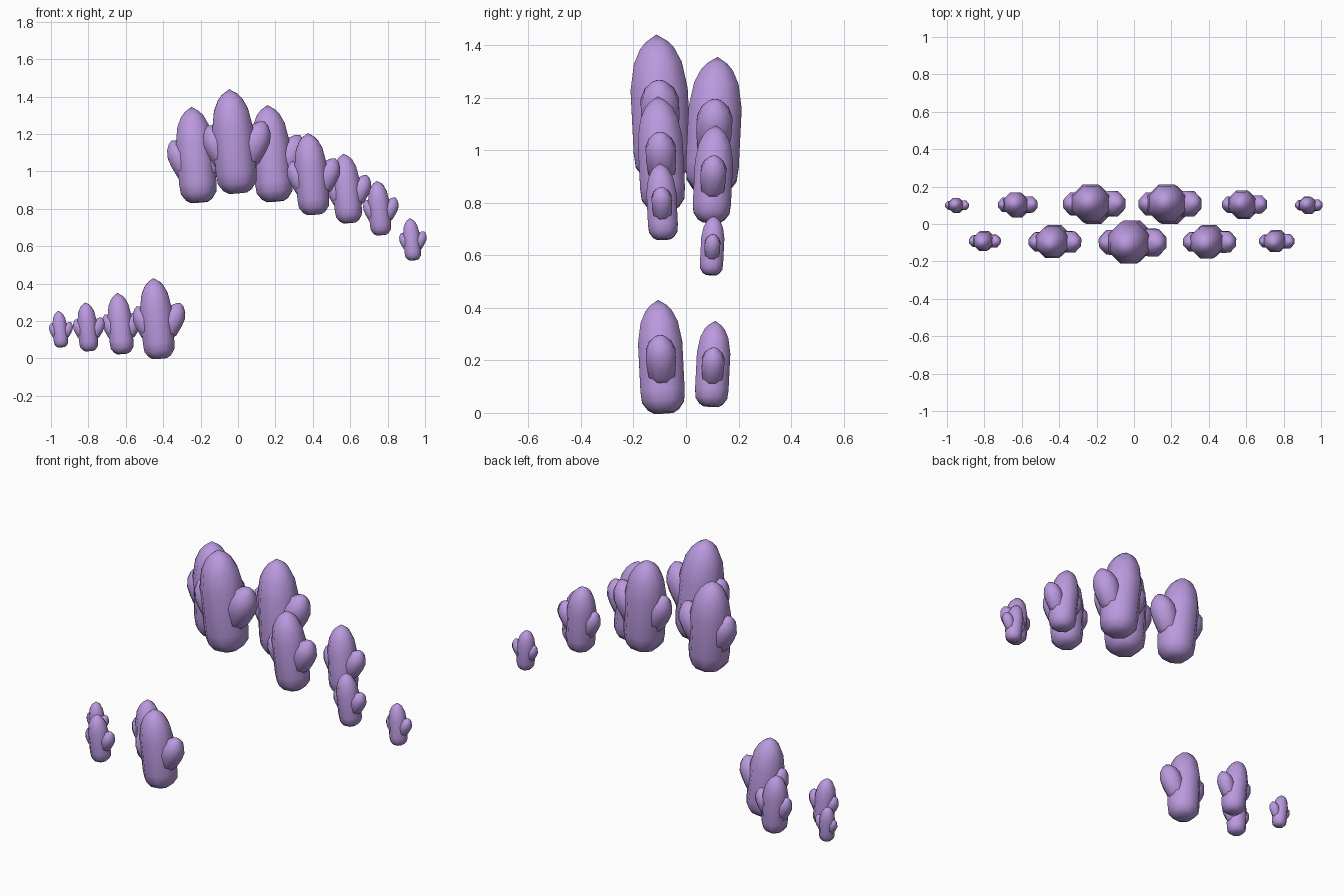
import bpy, bmesh, math
from mathutils import Vector

if "Cube" in bpy.data.objects:
    bpy.data.objects.remove(bpy.data.objects["Cube"])

mat = bpy.data.materials.new("lilac")
mat.diffuse_color = (0.49, 0.32, 0.73, 1)
mat.use_nodes = True
mat.node_tree.nodes["Principled BSDF"].inputs["Base Color"].default_value = mat.diffuse_color

# (fraction along the axis, fraction of the full radius)
MAIN = [(0.0, 0.45), (0.03, 0.70), (0.10, 0.95), (0.20, 1.0), (0.62, 1.0),
        (0.80, 0.84), (0.90, 0.60), (0.95, 0.38)]
LOBE = [(0.0, 0.35), (0.06, 0.65), (0.18, 0.88), (0.45, 1.0), (0.65, 1.0),
        (0.83, 0.76), (0.95, 0.36)]
SIDES = 8


def crystal(bm, base, tip, radius, profile):
    """Eight-sided rounded shaft with a pointed tip, from base to tip."""
    axis = tip - base
    rot = Vector((0, 0, 1)).rotation_difference(axis)
    rings = []
    for t, r in profile:
        ring = []
        for i in range(SIDES):
            a = 2 * math.pi * (i + 0.5) / SIDES
            p = Vector((math.cos(a), math.sin(a), 0)) * radius * r
            ring.append(bm.verts.new(base + axis * t + rot @ p))
        rings.append(ring)
    bottom = bm.verts.new(base)
    top = bm.verts.new(tip)
    for i in range(SIDES):
        j = (i + 1) % SIDES
        for lo, hi in zip(rings, rings[1:]):
            bm.faces.new((lo[i], lo[j], hi[j], hi[i]))
        bm.faces.new((rings[-1][i], rings[-1][j], top))
        bm.faces.new((rings[0][j], rings[0][i], bottom))


def cluster(name, x, y, z, h):
    """One tall crystal with a side bud on each side."""
    lean = math.copysign(0.05, y)          # leans away from the middle line
    at = lambda px, pz: Vector((x + px * h, y + lean * pz * h, z + pz * h))
    bm = bmesh.new()
    crystal(bm, at(0, 0), at(-0.085, 1), 0.212 * h, MAIN)
    crystal(bm, at(0.065, 0.26), at(0.255, 0.69), 0.142 * h, LOBE)
    crystal(bm, at(-0.10, 0.23), at(-0.29, 0.65), 0.128 * h, LOBE)
    mesh = bpy.data.meshes.new(name)
    bm.to_mesh(mesh)
    bm.free()
    mesh.materials.append(mat)
    mesh.shade_smooth()
    bpy.context.collection.objects.link(bpy.data.objects.new(name, mesh))


# x, bottom z, height of each cluster; rows alternate back and front
ROW = [(-0.944, 0.06, 0.195), (-0.794, 0.04, 0.26), (-0.617, 0.025, 0.325),
       (-0.417, 0.0, 0.43), (-0.206, 0.835, 0.51), (0.0, 0.885, 0.555),
       (0.20, 0.84, 0.515), (0.41, 0.77, 0.435), (0.596, 0.725, 0.37),
       (0.767, 0.66, 0.29), (0.938, 0.525, 0.225)]
for i, (x, z, h) in enumerate(ROW):
    cluster(f"crystal_cluster_{i + 1}", x, -0.085 if i % 2 else 0.095, z, h)
